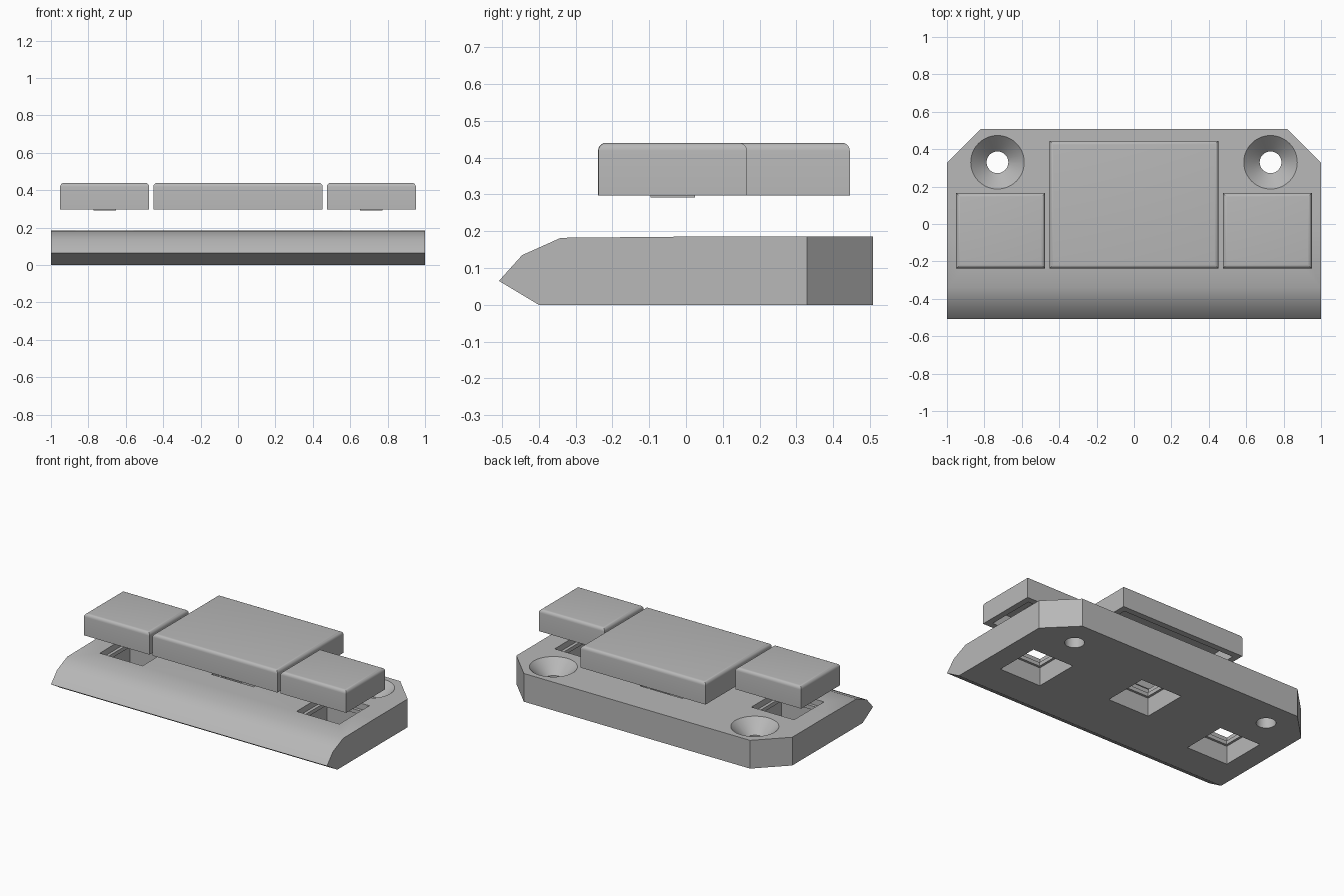
import bpy, bmesh, math
from mathutils import Matrix, Vector

if "Cube" in bpy.data.objects:
    bpy.data.objects.remove(bpy.data.objects["Cube"])

grey = bpy.data.materials.new("plain grey")
grey.use_nodes = True
grey.diffuse_color = (0.48, 0.48, 0.48, 1)
grey.node_tree.nodes["Principled BSDF"].inputs["Base Color"].default_value = (0.48, 0.48, 0.48, 1)


def finish(bm, name):
    bmesh.ops.recalc_face_normals(bm, faces=bm.faces)
    mesh = bpy.data.meshes.new(name)
    bm.to_mesh(mesh)
    bm.free()
    obj = bpy.data.objects.new(name, mesh)
    bpy.context.collection.objects.link(obj)
    mesh.materials.append(grey)
    return obj


def add_box(bm, lo, hi):
    lo, hi = Vector(lo), Vector(hi)
    m = Matrix.Translation((lo + hi) / 2) @ Matrix.Diagonal((*(hi - lo), 1))
    return bmesh.ops.create_cube(bm, size=1, matrix=m)["verts"]


def cut(target, cutter):
    mod = target.modifiers.new("cut", "BOOLEAN")
    mod.operation, mod.solver, mod.object = "DIFFERENCE", "EXACT", cutter
    bpy.context.view_layer.objects.active = target
    bpy.ops.object.modifier_apply(modifier=mod.name)
    bpy.data.objects.remove(cutter)


def smooth(obj):
    bpy.ops.object.select_all(action="DESELECT")
    obj.select_set(True)
    bpy.context.view_layer.objects.active = obj
    bpy.ops.object.shade_smooth_by_angle(angle=math.radians(30))


# Base plate: side profile swept across the width
TOP = 0.185
profile = [(-0.4, 0), (-0.508, 0.065), (-0.445, 0.135), (-0.34, TOP - 0.003),
           (-0.02, TOP), (0.508, TOP), (0.508, 0)]
bm = bmesh.new()
face = bm.faces.new([bm.verts.new((-1, y, z)) for y, z in profile])
swept = bmesh.ops.extrude_face_region(bm, geom=[face])["geom"]
bmesh.ops.translate(bm, vec=(2, 0, 0), verts=[v for v in swept if isinstance(v, bmesh.types.BMVert)])
# Chamfered rear corners
corners = [e for e in bm.edges if all(v.co.y > 0.5 for v in e.verts)
           and abs(e.verts[0].co.x - e.verts[1].co.x) < 0.01]
bmesh.ops.bevel(bm, geom=corners, offset=0.18, segments=1, affect="EDGES")
base = finish(bm, "base_plate")


# Countersunk screw holes
def screw_cutter(x, y):
    bm = bmesh.new()
    rings = []
    n = 48
    for r, z in [(0.058, -0.05), (0.058, 0.1), (0.143, TOP), (0.153, TOP + 0.01)]:
        rings.append([bm.verts.new((x + r * math.cos(math.tau * i / n),
                                    y + r * math.sin(math.tau * i / n), z)) for i in range(n)])
    for a, b in zip(rings, rings[1:]):
        for i in range(n):
            j = (i + 1) % n
            bm.faces.new((a[i], a[j], b[j], b[i]))
    bm.faces.new(rings[0])
    bm.faces.new(rings[-1])
    return finish(bm, "screw_cutter")


# Stepped square sockets, one under each pad
def socket_cutters(x, y):
    for half, low, high in [(0.15, -0.05, 0.12), (0.135, 0.1, 0.16), (0.155, 0.145, 0.25)]:
        bm = bmesh.new()
        add_box(bm, (x - half, y - half, low), (x + half, y + half, high))
        yield finish(bm, "socket_cutter")


for side in (-1, 1):
    cut(base, screw_cutter(side * 0.73, 0.33))
for x, y in [(-0.713, -0.035), (0, 0.1), (0.713, -0.035)]:
    for cutter in socket_cutters(x, y):
        cut(base, cutter)
smooth(base)


# Hollow pads with rounded top edges and a short stem inside
def pad(name, x, y, half_x, half_y, stem_low):
    low, high, wall = 0.297, 0.44, 0.04
    bm = bmesh.new()
    add_box(bm, (x - half_x, y - half_y, low), (x + half_x, y + half_y, high))
    rim = [e for e in bm.edges if all(v.co.z > high - 0.01 for v in e.verts)]
    bmesh.ops.bevel(bm, geom=rim, offset=0.022, segments=5, profile=0.5, affect="EDGES")
    shell = finish(bm, name)
    bm = bmesh.new()
    add_box(bm, (x - half_x + wall, y - half_y + wall, low - 0.1),
            (x + half_x - wall, y + half_y - wall, high - 0.05))
    cut(shell, finish(bm, "cavity_cutter"))
    smooth(shell)
    bm = bmesh.new()
    add_box(bm, (x - 0.06, y - 0.06, stem_low), (x + 0.06, y + 0.06, high - 0.045))
    finish(bm, name + "_stem")


pad("center_pad", 0, 0.103, 0.453, 0.342, 0.3)
pad("right_pad", -0.713, -0.036, 0.238, 0.202, 0.292)
pad("left_pad", 0.713, -0.036, 0.238, 0.202, 0.292)
